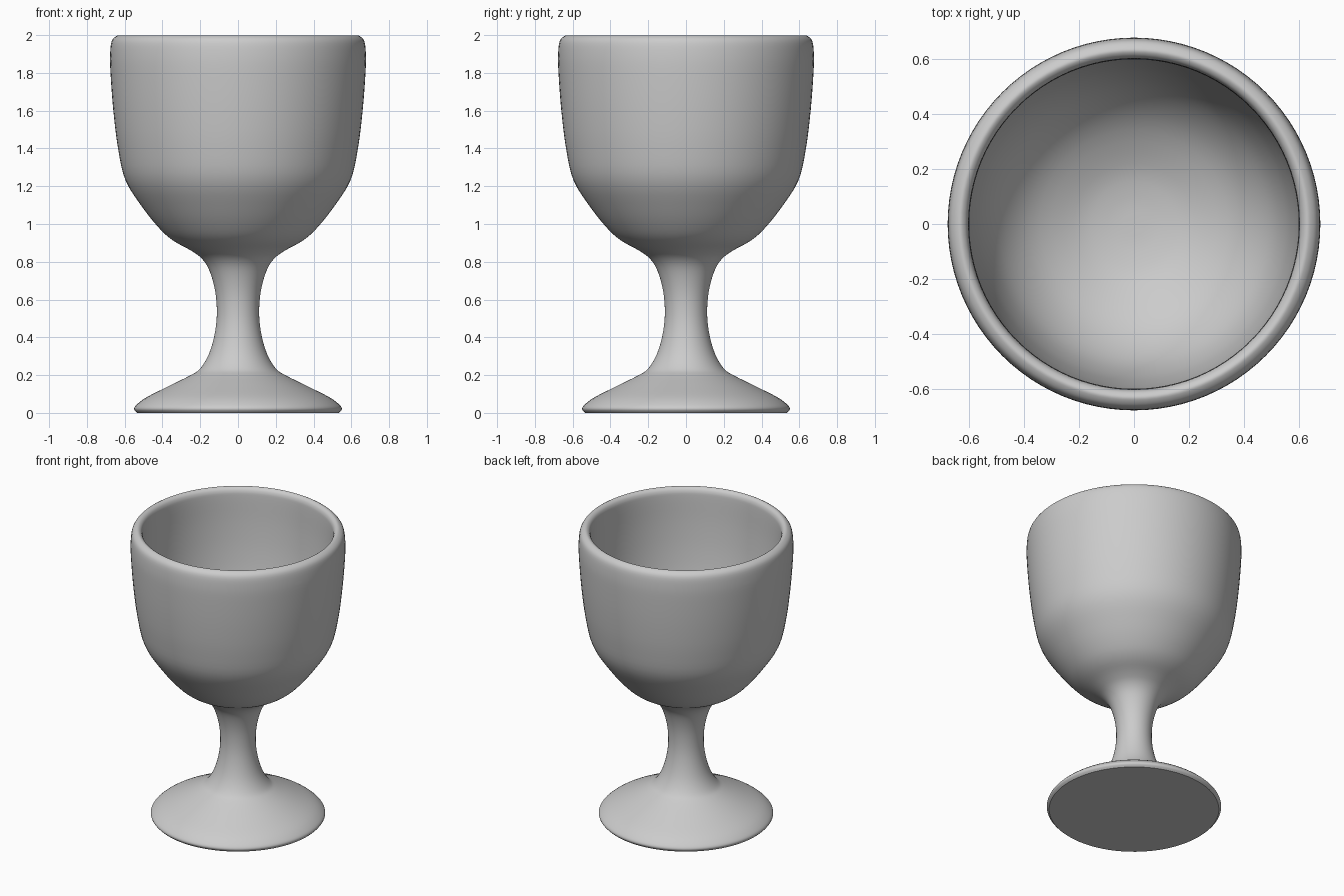
import bpy
import bmesh
import math
from mathutils import Vector

cube = bpy.data.objects.get("Cube")
if cube:
    bpy.data.objects.remove(cube, do_unlink=True)

SEGMENTS = 96

clay = bpy.data.materials.new("matte_grey")
clay.use_nodes = True
grey = (0.6, 0.6, 0.6, 1)
clay.diffuse_color = grey
clay.node_tree.nodes["Principled BSDF"].inputs["Base Color"].default_value = grey


def smooth_path(points, steps=4):
    """Run a Catmull-Rom curve through (radius, height) points."""
    p = [Vector(q) for q in points]
    p = [p[0]] + p + [p[-1]]
    path = []
    for a, b, c, d in zip(p, p[1:], p[2:], p[3:]):
        for i in range(steps):
            t = i / steps
            path.append(0.5 * (2 * b + (c - a) * t
                               + (2 * a - 5 * b + 4 * c - d) * t ** 2
                               + (3 * b - a - 3 * c + d) * t ** 3))
    return path + [p[-1]]


def lathe(name, path):
    """Spin a profile that starts and ends on the axis."""
    bm = bmesh.new()
    verts = [bm.verts.new((max(r, 0), 0, z)) for r, z in path]
    edges = [bm.edges.new(pair) for pair in zip(verts, verts[1:])]
    bmesh.ops.spin(bm, geom=verts + edges, cent=(0, 0, 0), axis=(0, 0, 1),
                   angle=math.tau, steps=SEGMENTS)
    bmesh.ops.remove_doubles(bm, verts=bm.verts, dist=0.0005)
    bmesh.ops.recalc_face_normals(bm, faces=bm.faces)
    mesh = bpy.data.meshes.new(name)
    bm.to_mesh(mesh)
    bm.free()
    mesh.materials.append(clay)
    obj = bpy.data.objects.new(name, mesh)
    bpy.context.collection.objects.link(obj)
    bpy.ops.object.select_all(action="DESELECT")
    bpy.context.view_layer.objects.active = obj
    obj.select_set(True)
    bpy.ops.object.shade_smooth_by_angle(angle=math.radians(40))
    return obj


# Flared foot and waisted stem
foot_and_stem = [(0.535, 0), (0.55, 0.02), (0.535, 0.045), (0.48, 0.085),
                 (0.36, 0.145), (0.25, 0.2), (0.2, 0.235), (0.155, 0.31),
                 (0.125, 0.41), (0.112, 0.52), (0.12, 0.64), (0.15, 0.75),
                 (0.19, 0.815)]

# Outside of the bowl
bowl_outside = [(0.25, 0.86), (0.34, 0.91), (0.41, 0.97), (0.5, 1.08),
                (0.595, 1.23), (0.635, 1.4), (0.66, 1.6), (0.675, 1.8),
                (0.677, 1.9)]

# Rounded lip
lip = [(0.668, 1.97), (0.64, 1.997), (0.62, 1.995), (0.605, 1.975), (0.6, 1.93)]

# Inside of the bowl
bowl_inside = [(0.595, 1.75), (0.58, 1.55), (0.55, 1.36), (0.49, 1.2),
               (0.38, 1.07), (0.22, 0.98), (0.1, 0.95), (0, 0.945)]

profile = smooth_path(foot_and_stem + bowl_outside + lip + bowl_inside)
lathe("goblet", [Vector((0, 0))] + profile)
